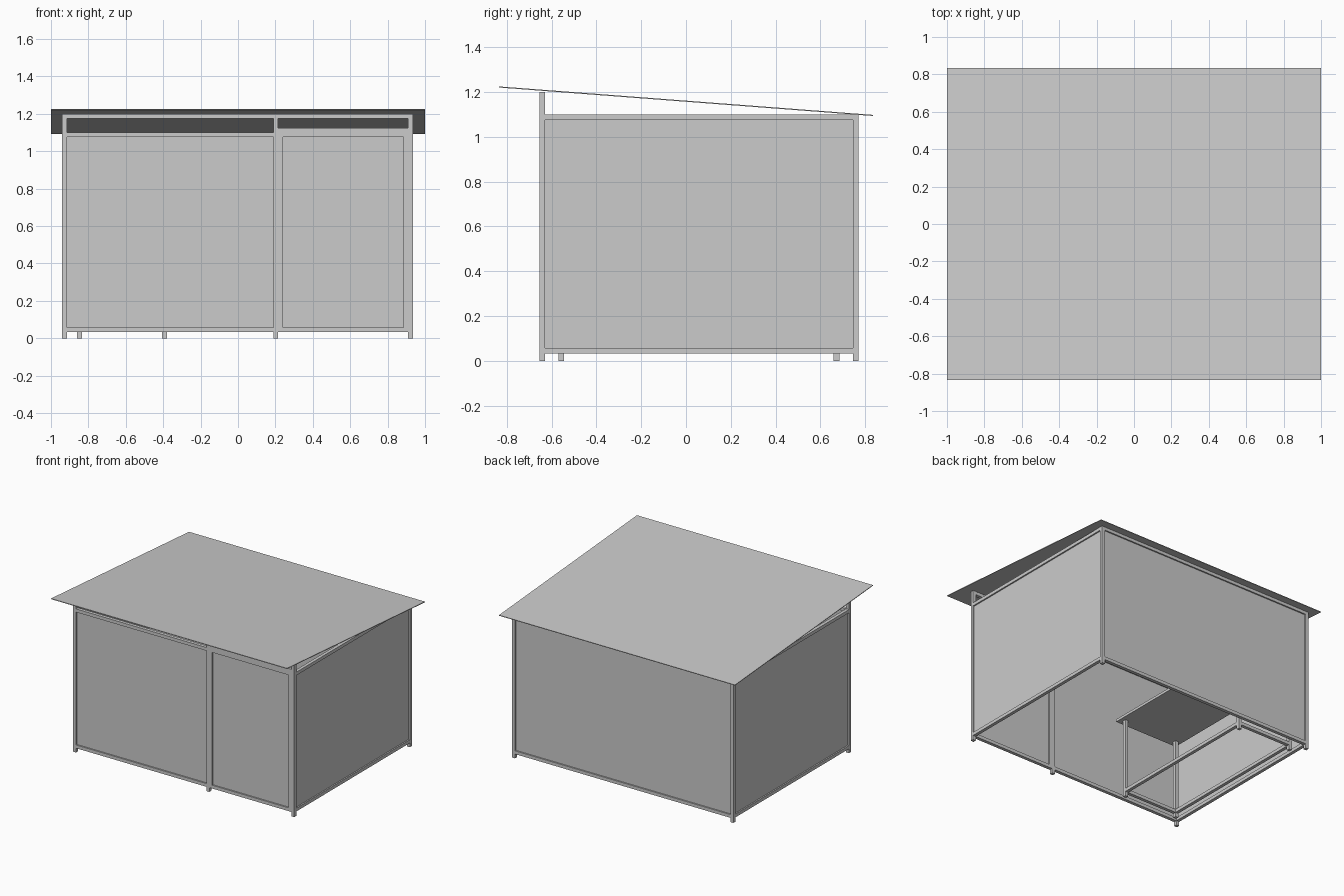
import bpy
import math

old = bpy.data.objects.get("Cube")
if old:
    bpy.data.objects.remove(old, do_unlink=True)

# One plain grey for everything
grey = bpy.data.materials.new("light_grey")
grey.use_nodes = True
colour = (0.6, 0.6, 0.6, 1)
grey.diffuse_color = colour
grey.node_tree.nodes["Principled BSDF"].inputs["Base Color"].default_value = colour

T = 0.025                      # tube width
LEFT, RIGHT = -0.94, 0.935     # outer wall limits
FRONT, BACK = -0.655, 0.77
BASE, TOP, HIGH = 0.033, 1.1, 1.2
POST = 0.19                    # post beside the door


def box(name, x, y, z, tilt=0):
    """Box spanning the given (low, high) pairs."""
    spans = (x, y, z)
    bpy.ops.mesh.primitive_cube_add(size=1, location=[(a + b) / 2 for a, b in spans])
    ob = bpy.context.object
    ob.name = name
    ob.scale = [b - a for a, b in spans]
    ob.rotation_euler.x = tilt
    ob.data.materials.append(grey)
    return ob


def thin(lo):
    """Thin sheet centred in the depth of a tube."""
    return (lo + T / 2 - 0.002, lo + T / 2 + 0.002)


# Upright posts
for name, x, y, top in (
        ("front_right_post", LEFT, FRONT, HIGH),
        ("front_left_post", RIGHT - T, FRONT, HIGH),
        ("door_post", POST, FRONT, HIGH),
        ("back_right_post", LEFT, BACK - T, TOP),
        ("back_left_post", RIGHT - T, BACK - T, TOP)):
    box(name, (x, x + T), (y, y + T), (0, top))

# Front and back walls: rails and recessed panels
inner_z = (BASE + T, TOP - T)
for name, x0, x1, y in (
        ("front", LEFT + T, POST, FRONT),
        ("back", LEFT + T, RIGHT - T, BACK - T)):
    box(name + "_bottom_rail", (x0, x1), (y, y + T), (BASE, BASE + T))
    box(name + "_top_rail", (x0, x1), (y, y + T), (TOP - T, TOP))
    box(name + "_panel", (x0, x1), thin(y), inner_z)

# Side walls
for name, x in (("right", LEFT), ("left", RIGHT - T)):
    y = (FRONT + T, BACK - T)
    box(name + "_bottom_rail", (x, x + T), y, (BASE, BASE + T))
    box(name + "_top_rail", (x, x + T), y, (TOP - T, TOP))
    box(name + "_panel", thin(x), y, inner_z)

# Door leaf with its own frame, and the lintel above it
front_y = (FRONT, FRONT + T)
d0, d1 = POST + T, RIGHT - T
for side, x in (("right", d0), ("left", d1 - T)):
    box("door_" + side + "_stile", (x, x + T), front_y, (BASE, TOP))
for part, z in (("bottom", BASE), ("top", TOP - T)):
    box("door_" + part + "_rail", (d0 + T, d1 - T), front_y, (z, z + T))
box("door_panel", (d0 + T, d1 - T), thin(FRONT), inner_z)
box("door_lintel", (d0, d1), front_y, (TOP, TOP + T))

# High front beam over the ventilation slots
for name, x in (("long_front_beam", (LEFT + T, POST)), ("short_front_beam", (d0, d1))):
    box(name, x, front_y, (HIGH - T, HIGH))

# Bench inside: legs, low rails and top
bx, by = (-0.86, -0.405), (-0.57, 0.66)
for i, x in enumerate(bx):
    for j, y in enumerate(by):
        box(f"bench_leg_{i}{j}", (x, x + T), (y, y + T), (0, 0.61))
    box(f"bench_long_rail_{i}", (x, x + T), (by[0] + T, by[1]), (BASE, BASE + T))
for j, y in enumerate(by):
    box(f"bench_short_rail_{j}", (bx[0] + T, bx[1]), (y, y + T), (BASE, BASE + T))
box("bench_top", (-0.89, -0.35), (-0.61, 0.71), (0.61, 0.63))

# Sloping sheet roof, high at the front
drop, depth = 0.127, 1.67
length = math.hypot(drop, depth)
box("roof", (-1, 1), (-length / 2, length / 2), (1.157, 1.162), -math.atan2(drop, depth))
